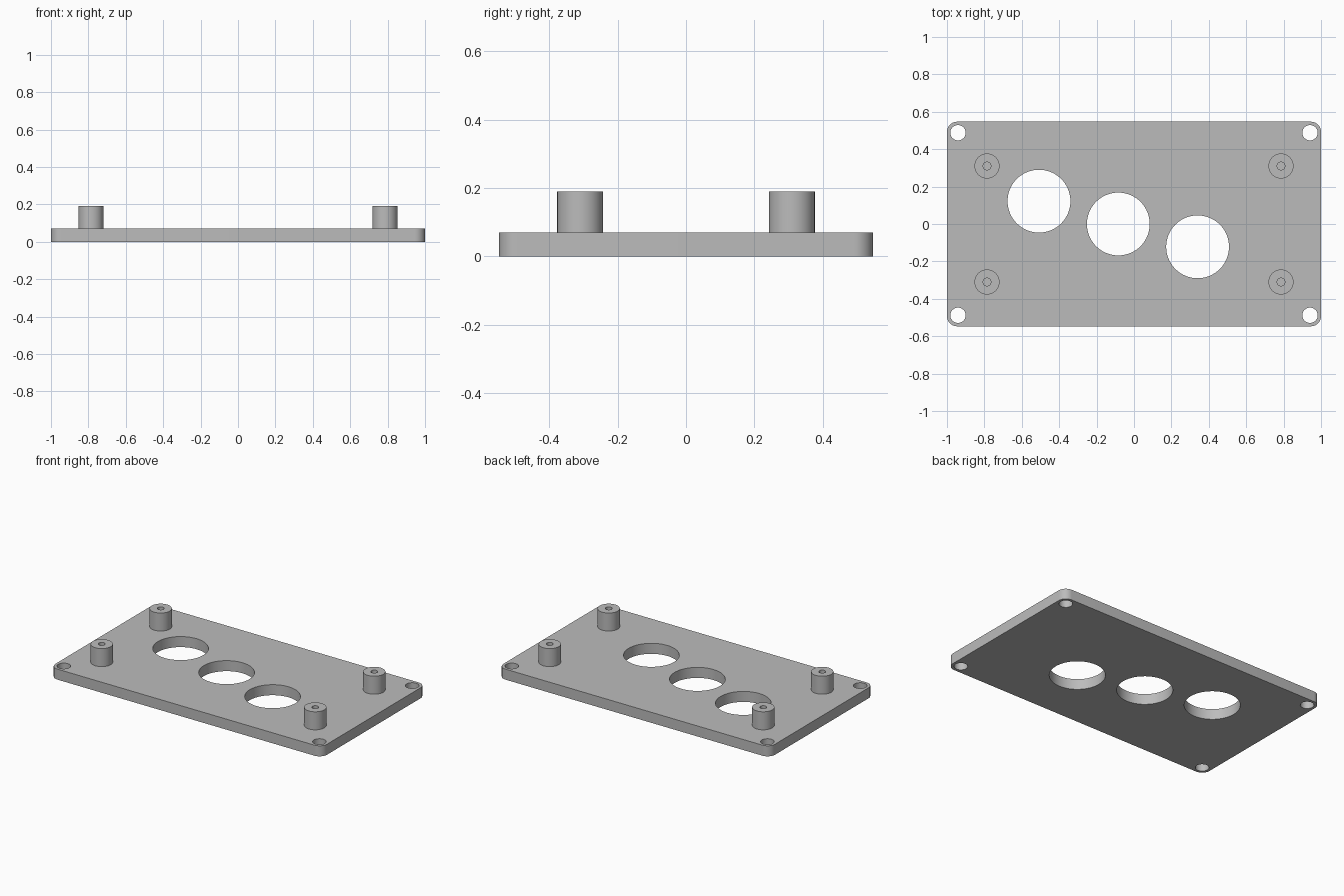
import bpy
import bmesh
from math import pi, radians
from mathutils import Matrix, Vector

cube = bpy.data.objects.get("Cube")
if cube:
    bpy.data.objects.remove(cube, do_unlink=True)

HALF_X, HALF_Y, THICK = 1.0, 0.547, 0.07
CORNER_R = 0.055
POST_TOP, POST_R, BORE_R = 0.19, 0.067, 0.021

grey = bpy.data.materials.new("plain grey")
grey.use_nodes = True
colour = (0.5, 0.5, 0.5, 1)
grey.diffuse_color = colour
grey.node_tree.nodes["Principled BSDF"].inputs["Base Color"].default_value = colour


def finish(name, bm):
    """Turn a bmesh into a linked, selected, active object."""
    bmesh.ops.recalc_face_normals(bm, faces=bm.faces)
    mesh = bpy.data.meshes.new(name)
    bm.to_mesh(mesh)
    bm.free()
    mesh.materials.append(grey)
    obj = bpy.data.objects.new(name, mesh)
    bpy.context.collection.objects.link(obj)
    activate(obj)
    return obj


def activate(obj):
    bpy.ops.object.select_all(action='DESELECT')
    obj.select_set(True)
    bpy.context.view_layer.objects.active = obj


def smooth(obj):
    activate(obj)
    bpy.ops.object.shade_smooth_by_angle(angle=radians(30))


# Base plate with rounded vertical corners
bm = bmesh.new()
bmesh.ops.create_cube(bm, size=1)
bmesh.ops.scale(bm, vec=(2 * HALF_X, 2 * HALF_Y, THICK), verts=bm.verts)
bmesh.ops.translate(bm, vec=(0, 0, THICK / 2), verts=bm.verts)
uprights = [e for e in bm.edges
            if abs(e.verts[0].co.z - e.verts[1].co.z) > THICK / 2]
bmesh.ops.bevel(bm, geom=uprights, offset=CORNER_R, segments=10,
                profile=0.5, affect='EDGES')
plate = finish("base_plate", bm)

# Through holes: a diagonal row of three large ones, and four at the corners
corners = [(sx, sy) for sx in (-1, 1) for sy in (-1, 1)]
holes = [(-0.508 + 0.424 * i, 0.122 - 0.122 * i, 0.168) for i in range(3)]
holes += [(0.941 * sx, 0.488 * sy, 0.041) for sx, sy in corners]

bm = bmesh.new()
for x, y, r in holes:
    bmesh.ops.create_cone(bm, cap_ends=True, segments=64, radius1=r, radius2=r,
                          depth=THICK * 3,
                          matrix=Matrix.Translation((x, y, THICK / 2)))
cutter = finish("hole_cutter", bm)
cutter.hide_render = True

activate(plate)
cut = plate.modifiers.new("holes", 'BOOLEAN')
cut.operation = 'DIFFERENCE'
cut.solver = 'EXACT'
cut.object = cutter
bpy.ops.object.modifier_apply(modifier=cut.name)
bpy.data.objects.remove(cutter, do_unlink=True)
smooth(plate)

# Four hollow standoffs, lathed from a closed profile and set into the plate
foot = THICK - 0.01
profile = [(POST_R, foot), (POST_R, POST_TOP), (BORE_R, POST_TOP), (BORE_R, foot)]
for sx, sy in corners:
    bm = bmesh.new()
    ring = [bm.verts.new((r, 0, z)) for r, z in profile]
    edges = [bm.edges.new((ring[i - 1], ring[i])) for i in range(len(ring))]
    bmesh.ops.spin(bm, geom=ring + edges, cent=(0, 0, 0), axis=(0, 0, 1),
                   angle=2 * pi, steps=48, use_merge=True)
    bmesh.ops.remove_doubles(bm, verts=bm.verts, dist=0.0001)
    bmesh.ops.translate(bm, vec=Vector((0.786 * sx, 0.31 * sy, 0)), verts=bm.verts)
    side = "left" if sx > 0 else "right"
    end = "back" if sy > 0 else "front"
    smooth(finish(f"standoff_{end}_{side}", bm))
